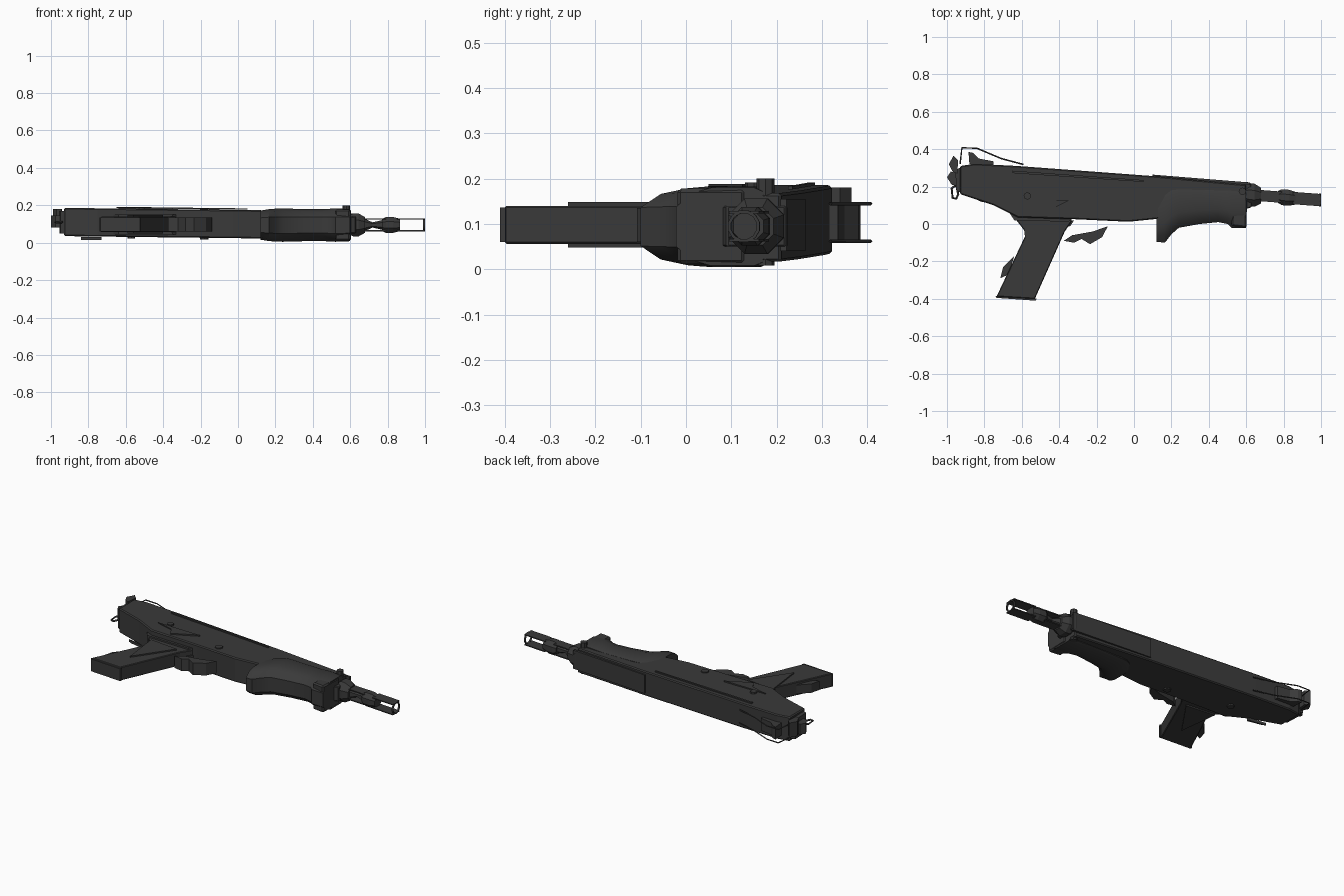
import bpy, bmesh, math
from mathutils import Vector

cube = bpy.data.objects.get("Cube")
if cube:
    bpy.data.objects.remove(cube, do_unlink=True)

mat = bpy.data.materials.new("dark gunmetal")
mat.use_nodes = True
COLOR = (0.042, 0.042, 0.042, 1)
mat.diffuse_color = COLOR
mat.node_tree.nodes["Principled BSDF"].inputs["Base Color"].default_value = COLOR


def finish(name, bm, bevel=0, smooth=False):
    bmesh.ops.recalc_face_normals(bm, faces=bm.faces)
    me = bpy.data.meshes.new(name)
    bm.to_mesh(me)
    bm.free()
    ob = bpy.data.objects.new(name, me)
    bpy.context.collection.objects.link(ob)
    me.materials.append(mat)
    if bevel:
        m = ob.modifiers.new("Bevel", "BEVEL")
        m.width, m.segments, m.limit_method = bevel, 1, "ANGLE"
    if smooth:
        bpy.ops.object.select_all(action="DESELECT")
        ob.select_set(True)
        bpy.context.view_layer.objects.active = ob
        bpy.ops.object.shade_smooth_by_angle(angle=math.radians(35))
    return ob


def loft(name, rings, bevel=0, smooth=False, caps=True):
    bm = bmesh.new()
    loops = [[bm.verts.new(p) for p in ring] for ring in rings]
    n = len(loops[0])
    for a, b in zip(loops, loops[1:]):
        for i in range(n):
            bm.faces.new((a[i], a[(i + 1) % n], b[(i + 1) % n], b[i]))
    if caps:
        bm.faces.new(loops[0])
        bm.faces.new(loops[-1])
    return finish(name, bm, bevel, smooth)


def prism(name, pts, z0, z1, bevel=0, tilt=0):
    """Side profile in xy given thickness along z."""
    return loft(name, [[(x, y, z - tilt * x) for x, y in pts] for z in (z0, z1)], bevel)


def barrel_point(x):
    return Vector((x, 0.165 - 0.075 * (x - 0.5), 0.095))


def turned(name, profile, sides, caps=True):
    """Rings of (x, radius) around the sloping barrel axis."""
    rings = []
    for x, r in profile:
        c = barrel_point(x)
        rings.append([c + Vector((0, r * math.cos(t), r * math.sin(t)))
                      for t in (2 * math.pi * (i + 0.5) / sides for i in range(sides))])
    return loft(name, rings, smooth=sides > 8, caps=caps)


def wire(name, pts, r=0.004):
    cu = bpy.data.curves.new(name, "CURVE")
    cu.dimensions = "3D"
    cu.bevel_depth, cu.bevel_resolution = r, 0
    sp = cu.splines.new("POLY")
    sp.points.add(len(pts) - 1)
    for p, co in zip(sp.points, pts):
        p.co = (*co, 1)
    cu.materials.append(mat)
    ob = bpy.data.objects.new(name, cu)
    bpy.context.collection.objects.link(ob)


# Receiver
prism("receiver", [(-0.93, 0.31), (-0.85, 0.322), (-0.62, 0.31), (0.12, 0.255), (0.6, 0.21),
                   (0.6, 0.07), (0.5, 0.06), (0.2, 0.035), (-0.03, 0.012), (-0.3, 0.025),
                   (-0.62, 0.035), (-0.75, 0.1), (-0.93, 0.16)], 0.024, 0.175, 0.006, 0.012)
prism("top_rail", [(0.1, 0.264), (0.62, 0.222), (0.62, 0.208), (0.1, 0.25)], 0.04, 0.155)
prism("trigger_housing", [(-0.68, 0.08), (-0.3, 0.05), (-0.35, 0.012), (-0.64, 0.02)],
      0.045, 0.15)

# Handguard, lofted from rounded sections: x, top, bottom, half width
stations = [(0.12, 0.09, -0.095, 0.078), (0.165, 0.16, -0.1, 0.085), (0.2, 0.18, -0.055, 0.088),
            (0.24, 0.185, -0.02, 0.089), (0.35, 0.182, 0.0, 0.086), (0.45, 0.18, 0.01, 0.085),
            (0.5, 0.18, 0.0, 0.088), (0.52, 0.178, -0.02, 0.089), (0.6, 0.17, -0.022, 0.086)]
rings = []
for x, top, low, w in stations:
    d = top - low
    half = [(top, 0.9), (top - 0.1 * d, 1), (low + 0.4 * d, 1), (low + 0.17 * d, 0.85), (low, 0.5)]
    rings.append([(x, y, 0.094 + w * k) for y, k in half]
                 + [(x, y, 0.094 - w * k) for y, k in reversed(half)])
loft("handguard", rings, smooth=True)
prism("front_block", [(0.53, 0.14), (0.605, 0.13), (0.6, -0.02), (0.52, -0.01)],
      0.012, 0.178, 0.008)

# Barrel and muzzle
turned("barrel_nut", [(0.59, 0.05), (0.615, 0.066), (0.645, 0.066), (0.68, 0.045)], 8)
turned("muzzle_collar", [(0.77, 0.034), (0.79, 0.046), (0.83, 0.046), (0.865, 0.036)], 8)
turned("barrel_core", [(0.67, 0.036), (0.72, 0.014), (0.79, 0.03)], 6)
for side, s in (("upper", 1), ("lower", -1)):
    for part, a, b, h in (("barrel", 0.66, 0.79, 0.03), ("muzzle", 0.85, 0.998, 0.033)):
        pa, pb = barrel_point(a), barrel_point(b)
        z = 0.095 + s * 0.031
        prism(f"{side}_{part}_slat", [(a, pa.y - h), (b, pb.y - h), (b, pb.y + h), (a, pa.y + h)],
              z - 0.003, z + 0.003)
turned("muzzle_ring", [(0.99, 0.029), (0.99, 0.036), (1.0, 0.036), (1.0, 0.029), (0.99, 0.029)],
       12, caps=False)

# Front sight
prism("front_sight", [(0.57, 0.2), (0.6, 0.225), (0.625, 0.22), (0.63, 0.09), (0.6, 0.08)],
      0.05, 0.14, 0.004)

# Grip with thin side panels
prism("grip", [(-0.64, 0.035), (-0.33, 0.02), (-0.37, -0.04), (-0.53, -0.4), (-0.735, -0.388),
               (-0.575, -0.05)], 0.056, 0.14, 0.004)
for name, z in (("left_grip_panel", 0.144), ("right_grip_panel", 0.052)):
    prism(name, [(-0.59, -0.01), (-0.4, -0.03), (-0.56, -0.26)], z - 0.004, z + 0.004)
prism("grip_spur", [(-0.715, -0.29), (-0.7, -0.23), (-0.64, -0.17), (-0.67, -0.27)], 0.07, 0.125)
prism("grip_cap", [(-0.74, -0.385), (-0.52, -0.398), (-0.525, -0.41), (-0.735, -0.395)],
      0.06, 0.136)

# Trigger guard
prism("trigger_guard", [(-0.375, -0.09), (-0.33, -0.06), (-0.22, -0.04), (-0.14, -0.012),
                        (-0.17, -0.07), (-0.235, -0.108), (-0.28, -0.08), (-0.32, -0.1)],
      0.06, 0.135)
prism("trigger", [(-0.36, 0.02), (-0.32, 0.02), (-0.34, -0.01), (-0.37, -0.02)], 0.085, 0.11)

# Rear sight with wire guards on both sides
prism("rear_sight", [(-0.88, 0.32), (-0.885, 0.385), (-0.86, 0.38), (-0.83, 0.35),
                     (-0.75, 0.335), (-0.75, 0.31)], 0.065, 0.142)
for name, z in (("left_sight_guard", 0.145), ("right_sight_guard", 0.062)):
    wire(name, [(-0.93, 0.32, z), (-0.92, 0.408, z), (-0.84, 0.405, z),
                (-0.71, 0.35, z), (-0.59, 0.318, z)])

# Rear end fittings
prism("rear_plate", [(-0.955, 0.29), (-0.93, 0.3), (-0.93, 0.17), (-0.95, 0.18)], 0.05, 0.17)
prism("rear_latch", [(-0.99, 0.32), (-0.965, 0.365), (-0.94, 0.34), (-0.945, 0.27),
                     (-0.97, 0.28)], 0.09, 0.18)
prism("rear_hinge", [(-1.0, 0.25), (-0.98, 0.28), (-0.93, 0.27), (-0.93, 0.2), (-0.975, 0.21)],
      0.08, 0.145)
wire("sling_loop", [(-0.95, 0.21, 0.11), (-0.975, 0.19, 0.11), (-0.97, 0.14, 0.11),
                    (-0.95, 0.135, 0.11), (-0.94, 0.16, 0.11), (-0.95, 0.21, 0.11)], 0.006)


# Pins, levers and side fittings
def pin(name, x, y, r, z0, z1):
    prism(name, [(x + r * math.cos(t * math.pi / 4), y + r * math.sin(t * math.pi / 4))
                 for t in range(8)], z0, z1)


pin("front_pin", -0.18, 0.07, 0.022, 0.018, 0.184)
pin("rear_pin", -0.57, 0.15, 0.02, 0.022, 0.192)
pin("sight_pin", 0.58, 0.175, 0.02, 0.008, 0.2)
prism("selector_lever", [(-0.64, 0.13), (-0.35, 0.125), (-0.4, 0.1), (-0.5, 0.05), (-0.53, 0.1)],
      0.18, 0.188)
prism("side_latch", [(-0.84, 0.13), (-0.73, 0.115), (-0.73, 0.1), (-0.82, 0.12)], 0.014, 0.03)
prism("charging_slot", [(-0.65, 0.285), (0.05, 0.235), (0.05, 0.225), (-0.65, 0.272)],
      0.177, 0.184, tilt=0.012)
